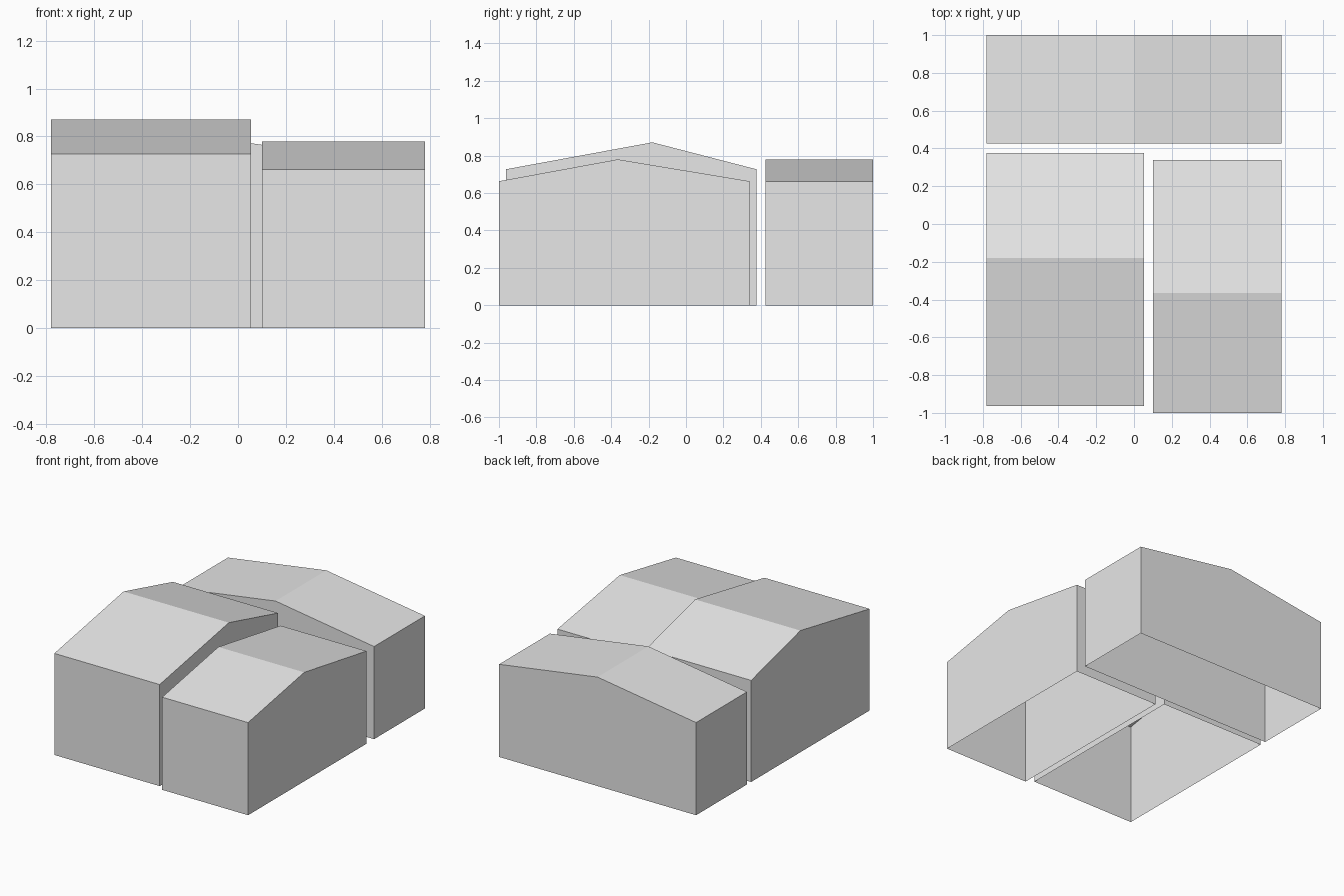
import bpy
import bmesh

if "Cube" in bpy.data.objects:
    bpy.data.objects.remove(bpy.data.objects["Cube"])

grey = bpy.data.materials.new("plain grey")
grey.diffuse_color = (0.8, 0.8, 0.8, 1)
grey.use_nodes = True
grey.node_tree.nodes["Principled BSDF"].inputs["Base Color"].default_value = grey.diffuse_color


def gabled_block(name, profile, start, end, axis):
    """Extrude a gable outline along an axis, leaving the underside open."""
    def place(along, across, z):
        return (along, across, z) if axis == "x" else (across, along, z)

    bm = bmesh.new()
    ends = [[bm.verts.new(place(t, a, z)) for a, z in profile] for t in (start, end)]
    for ring in ends:
        bm.faces.new(ring)
    # Walls and roof slopes; the closing edge along the ground stays open
    for i in range(len(profile) - 1):
        bm.faces.new((ends[0][i], ends[0][i + 1], ends[1][i + 1], ends[1][i]))
    bmesh.ops.recalc_face_normals(bm, faces=bm.faces)
    # The gable end at the far side must face outward
    bm.faces.ensure_lookup_table()
    far = bm.faces[1]
    if far.normal["xy".index(axis)] < 0:
        bmesh.ops.reverse_faces(bm, faces=bm.faces)
    mesh = bpy.data.meshes.new(name)
    bm.to_mesh(mesh)
    bm.free()
    mesh.materials.append(grey)
    bpy.context.collection.objects.link(bpy.data.objects.new(name, mesh))


def gable(low, ridge, high, eave_z, ridge_z):
    return [(low, 0), (low, eave_z), (ridge, ridge_z), (high, eave_z), (high, 0)]


# Tall block at front left, ridge running left to right
gabled_block("left_building", gable(-0.963, -0.18, 0.377, 0.727, 0.871), -0.78, 0.054, "x")
# Lower block at front right
gabled_block("right_building", gable(-1.0, -0.365, 0.34, 0.663, 0.78), 0.10, 0.78, "x")
# Wide block across the back, ridge running front to back
gabled_block("back_building", gable(-0.78, 0.0, 0.78, 0.663, 0.78), 0.425, 1.0, "y")
